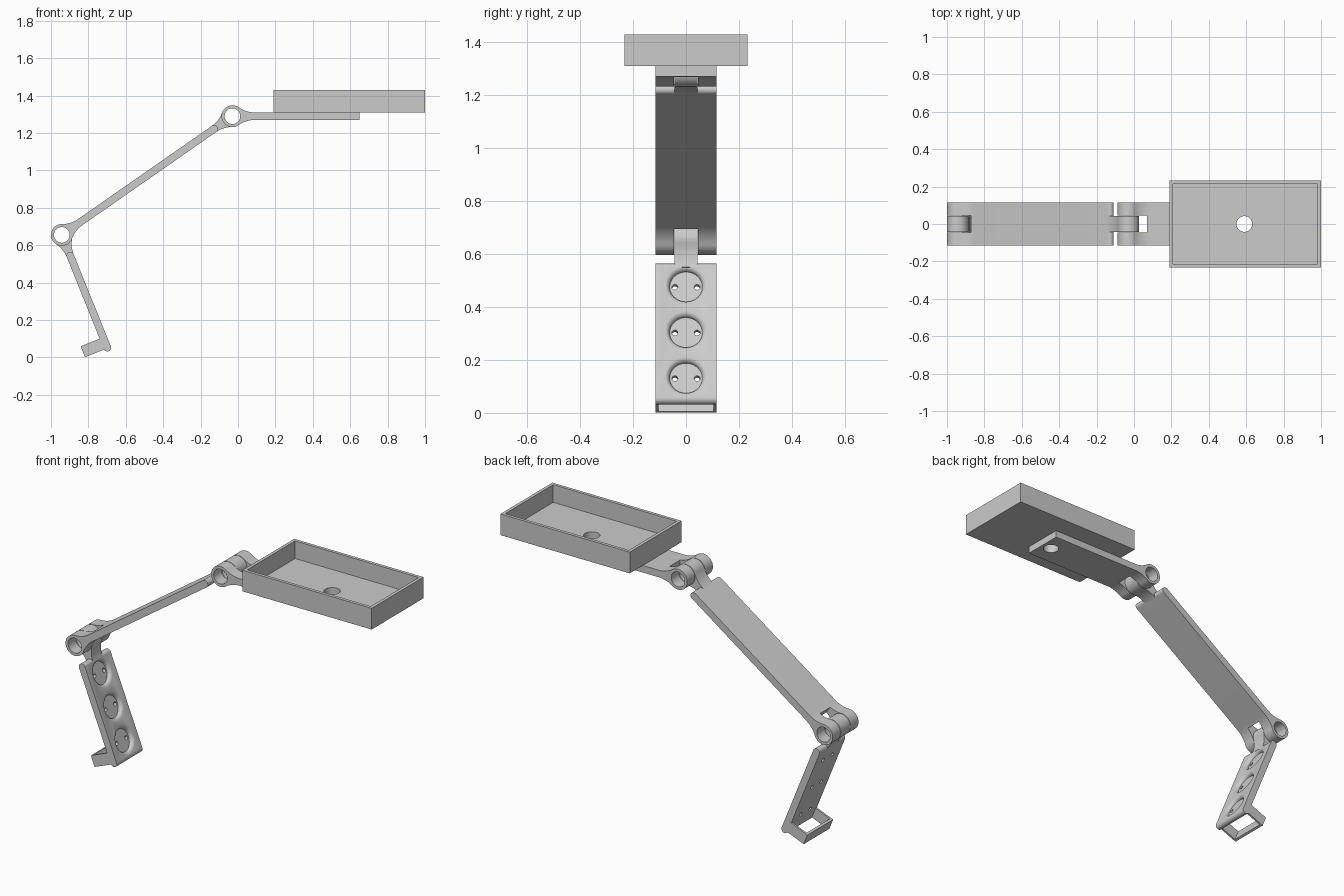
import bpy, bmesh, math
from mathutils import Matrix, Vector

if "Cube" in bpy.data.objects:
    bpy.data.objects.remove(bpy.data.objects["Cube"])

R_EYE, HALF, FILLET = 0.058, 0.02, 0.15      # hinge eye radius, half plate thickness, neck fillet
WIDE, SLOT, LUG = 0.115, 0.046, 0.043        # half widths
NECK = math.sqrt((R_EYE + FILLET) ** 2 - (HALF + FILLET) ** 2)
GAP, HOLE = 0.10, 0.042

grey = bpy.data.materials.new("plain_grey")
grey.diffuse_color = (0.6, 0.6, 0.6, 1)
grey.use_nodes = True
grey.node_tree.nodes["Principled BSDF"].inputs["Base Color"].default_value = grey.diffuse_color


def finish(bm, name):
    bmesh.ops.recalc_face_normals(bm, faces=bm.faces)
    me = bpy.data.meshes.new(name)
    bm.to_mesh(me)
    bm.free()
    ob = bpy.data.objects.new(name, me)
    bpy.context.collection.objects.link(ob)
    me.materials.append(grey)
    return ob


def extrude(name, pts, half):
    """Profile in local x-z, extruded across y."""
    bm = bmesh.new()
    f = bm.faces.new([bm.verts.new((x, -half, z)) for x, z in pts])
    out = bmesh.ops.extrude_face_region(bm, geom=[f])["geom"]
    bmesh.ops.translate(bm, vec=(0, 2 * half, 0),
                        verts=[v for v in out if isinstance(v, bmesh.types.BMVert)])
    return finish(bm, name)


def box(name, lo, hi):
    return extrude(name, [(lo[0], lo[2]), (hi[0], lo[2]), (hi[0], hi[2]), (lo[0], hi[2])], hi[1])


def cylinder(loc, r, depth, axis="Z"):
    bm = bmesh.new()
    m = Matrix.Translation(loc)
    if axis == "Y":
        m = m @ Matrix.Rotation(math.pi / 2, 4, "X")
    bmesh.ops.create_cone(bm, cap_ends=True, segments=48, radius1=r, radius2=r,
                          depth=depth, matrix=m)
    return finish(bm, "cutter")


def combine(ob, other, op="DIFFERENCE"):
    mod = ob.modifiers.new("bool", "BOOLEAN")
    mod.operation, mod.solver, mod.object = op, "EXACT", other
    bpy.context.view_layer.objects.active = ob
    bpy.ops.object.modifier_apply(modifier=mod.name)
    bpy.data.objects.remove(other)


def arc(cx, cz, r, a, b, n):
    return [(cx + r * math.cos(a + (b - a) * i / n), cz + r * math.sin(a + (b - a) * i / n))
            for i in range(n + 1)]


def eye_profile(length, rounded):
    """Round eye at the origin, flowing through a concave neck into a flat plate."""
    phi = math.atan2(HALF + FILLET, NECK)
    top = arc(0, 0, R_EYE, math.pi, phi, 24)
    top += arc(NECK, HALF + FILLET, FILLET, phi + math.pi, 1.5 * math.pi, 10)[1:]
    if rounded:
        top += arc(length - HALF, 0, HALF, math.pi / 2, 0, 8)
        return top + [(x, -z) for x, z in top[-2:0:-1]]
    top.append((length, HALF))
    return top + [(x, -z) for x, z in top[:0:-1]]


def plate_profile(a, b):
    return (arc(b - HALF, 0, HALF, -math.pi / 2, math.pi / 2, 16)
            + arc(a + HALF, 0, HALF, math.pi / 2, 1.5 * math.pi, 16))


def fork_link(name, length, rounded):
    ob = extrude(name, eye_profile(length, rounded), WIDE)
    combine(ob, box("cutter", (-0.2, -SLOT, -0.2), (GAP, SLOT, 0.2)))
    combine(ob, cylinder((0, 0, 0), HOLE, 1, "Y"))
    return ob


def centre_lug(name):
    ob = extrude(name, eye_profile(NECK + 0.001, False), LUG)
    combine(ob, cylinder((0, 0, 0), HOLE, 1, "Y"))
    return ob


def place(ob, hinge, angle):
    ob.data.transform(Matrix.Translation(hinge) @ Matrix.Rotation(angle, 4, "Y"))


low = Vector((-0.942, 0, 0.655))
high = Vector((-0.03, 0, 1.29))
span = (high - low).length
tilt = -math.atan2(high.z - low.z, high.x - low.x)
drop = math.radians(68)

# Middle arm: fork at the low hinge, single lug at the high hinge
place(fork_link("middle_arm", span - GAP, True), low, tilt)
place(centre_lug("middle_arm_lug"), high, tilt + math.pi)

# Upper arm under the tray, with a vertical drain hole
upper = fork_link("upper_arm", 0.68, False)
combine(upper, cylinder((0.62, 0, 0), HOLE, 0.5))
place(upper, high, 0)

# Tray
tray = box("tray", (0.19, -0.232, 1.31), (1.0, 0.232, 1.43))
combine(tray, box("cutter", (0.208, -0.214, 1.33), (0.982, 0.214, 1.6)))
combine(tray, cylinder((0.59, 0, 1.3), HOLE, 0.5))

# Lower plate with three flared dishes, each with two pin holes
lower = extrude("socket_plate", plate_profile(GAP, 0.67), WIDE)
for s in (0.194, 0.380, 0.566):
    prof = [(0, 0)] + [(0.082 - r, z) for r, z in arc(0, 0, 0.0205, 0, math.pi / 2, 8)]
    prof += [(0.082, 0.04), (0, 0.04)]
    bm = bmesh.new()
    vs = [bm.verts.new((s + r, 0, z)) for r, z in prof]
    es = [bm.edges.new(p) for p in zip(vs, vs[1:])]
    bmesh.ops.spin(bm, geom=vs + es, cent=(s, 0, 0), axis=(0, 0, 1),
                   angle=2 * math.pi, steps=48, use_merge=True)
    bmesh.ops.remove_doubles(bm, verts=bm.verts, dist=1e-5)
    combine(lower, finish(bm, "cutter"))
    for y in (-0.042, 0.042):
        combine(lower, cylinder((s, y, 0), 0.011, 0.2))
place(lower, low, drop)
place(centre_lug("socket_plate_lug"), low, drop)

# Open rectangular loop at the foot
foot = box("foot_loop", (0.59, -WIDE, -0.13), (0.653, WIDE, -0.012))
combine(foot, box("cutter", (0.5, -0.104, -0.116), (0.8, 0.104, -0.02)))
place(foot, low, drop)

# Smooth round surfaces, keep hard edges
for ob in list(bpy.context.scene.objects):
    bpy.ops.object.select_all(action="DESELECT")
    ob.select_set(True)
    bpy.context.view_layer.objects.active = ob
    bpy.ops.object.shade_smooth_by_angle(angle=math.radians(30))
